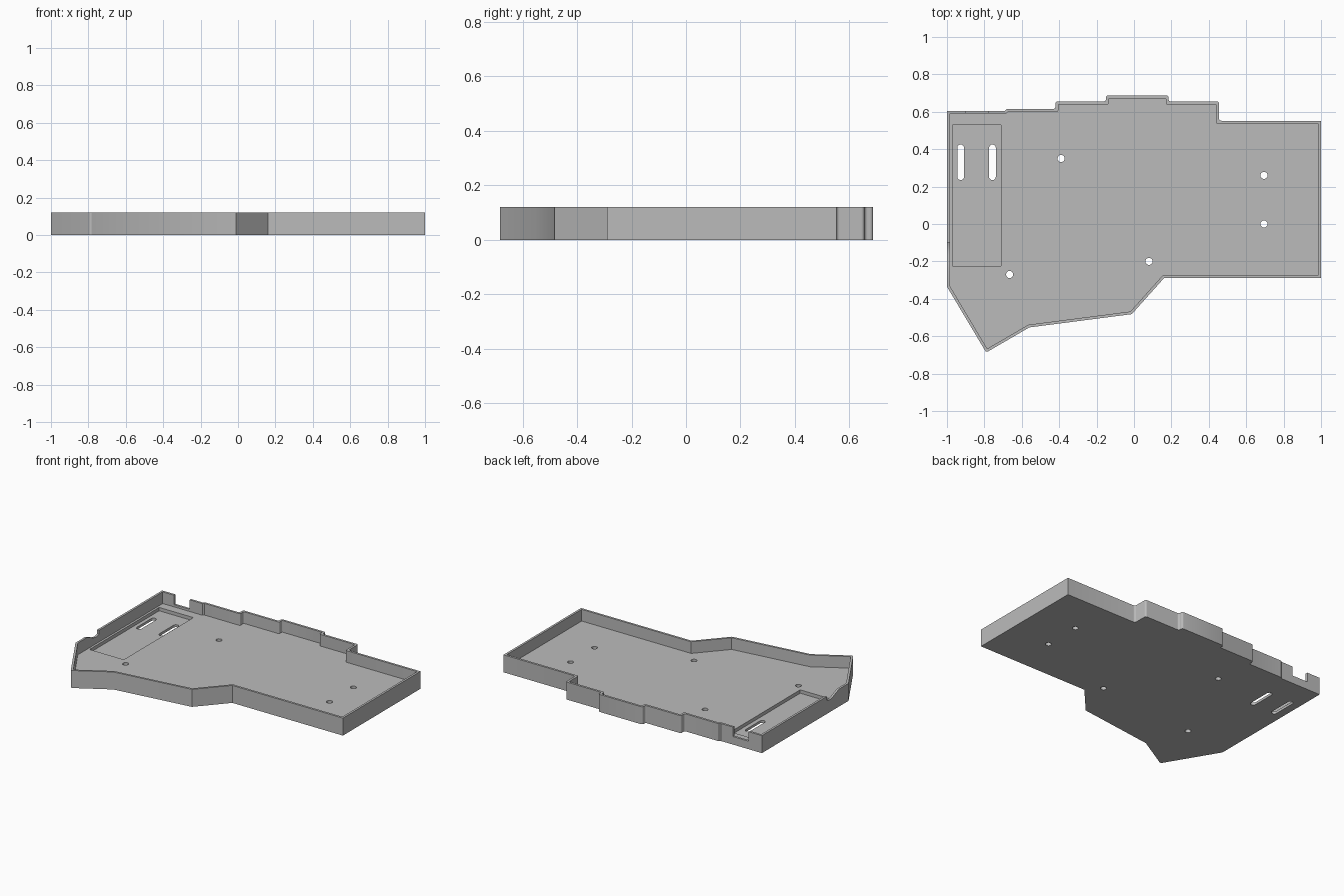
import bpy, bmesh
from math import cos, sin, pi
from mathutils import Vector

cube = bpy.data.objects.get("Cube")
if cube:
    bpy.data.objects.remove(cube)

HEIGHT, FLOOR, POCKET, WALL = 0.12, 0.04, 0.017, 0.015

grey = bpy.data.materials.new("matte grey")
grey.use_nodes = True
colour = (0.5, 0.5, 0.5, 1)
grey.diffuse_color = colour
grey.node_tree.nodes["Principled BSDF"].inputs["Base Color"].default_value = colour


def prism(name, points, low, high, axis="z"):
    """Extrude a closed profile along z, or a (y, z) profile along x, or (x, z) along y."""
    place = {"z": lambda a, b, c: (a, b, c),
             "x": lambda a, b, c: (c, a, b),
             "y": lambda a, b, c: (a, c, b)}[axis]
    bm = bmesh.new()
    rings = [[bm.verts.new(place(a, b, c)) for a, b in points] for c in (low, high)]
    bm.faces.new(rings[0])
    bm.faces.new(rings[1])
    n = len(points)
    for i in range(n):
        j = (i + 1) % n
        bm.faces.new((rings[0][i], rings[0][j], rings[1][j], rings[1][i]))
    bmesh.ops.recalc_face_normals(bm, faces=bm.faces)
    mesh = bpy.data.meshes.new(name)
    bm.to_mesh(mesh)
    bm.free()
    mesh.materials.append(grey)
    ob = bpy.data.objects.new(name, mesh)
    bpy.context.collection.objects.link(ob)
    return ob


def inset(points, d):
    """Offset a clockwise outline inwards with mitred corners."""
    result = []
    for i, p in enumerate(points):
        p = Vector(p)
        a = (p - Vector(points[i - 1])).normalized()
        b = (Vector(points[(i + 1) % len(points)]) - p).normalized()
        na, nb = Vector((a.y, -a.x)), Vector((b.y, -b.x))
        result.append(tuple(p + (na + nb) * d / (1 + na.dot(nb))))
    return result


def rounded(points, r, steps=4):
    """Soften the right-angled corners of an outline."""
    result = []
    for i, p in enumerate(points):
        p = Vector(p)
        u = (Vector(points[i - 1]) - p).normalized()
        v = (Vector(points[(i + 1) % len(points)]) - p).normalized()
        if abs(u.dot(v)) > 0.05 or abs(p.x) > 0.95:
            result.append(tuple(p))
            continue
        for k in range(steps + 1):
            t = k / steps * pi / 2
            result.append(tuple(p + u * r * (1 - sin(t)) + v * r * (1 - cos(t))))
    return result


def slot(x, y, r, half):
    """Round-ended slot along y; a plain circle when half is zero."""
    pts = []
    for k in range(24):
        t = (k + 0.5) * pi / 12
        pts.append((x + r * cos(t), y + r * sin(t) + (half if sin(t) > 0 else -half)))
    return pts


def box(x0, x1, y0, y1):
    return [(x0, y0), (x0, y1), (x1, y1), (x1, y0)]


# Outline, clockwise from the back right corner
outline = [(-1, .605), (-.69, .605), (-.68, .615), (-.42, .615), (-.42, .655),
           (-.15, .655), (-.15, .687), (.185, .687), (.185, .655), (.455, .655),
           (.455, .552), (1, .552), (1, -.29), (.16, -.29), (-.012, -.482),
           (-.56, -.553), (-.79, -.687), (-1, -.335)]

tray = prism("tray", rounded(outline, .012), 0, HEIGHT)

cutters = [
    prism("inner_cavity", rounded(inset(outline, WALL), .006), FLOOR, 0.3),
    prism("battery_pocket", box(-.97, -.71, -.225, .53), POCKET, 0.2),
    prism("back_port_notch", box(-.9, -.78, .055, .3), .57, .7, "y"),
    prism("side_notch", [(-.098, .3), (-.1, .093), (-.13, .085), (-.165, .092),
                         (-.2, .108), (-.235, HEIGHT), (-.235, .3)], -1.1, -.975, "x"),
]
# Strap slots in the pocket and screw holes in the floor
for x in (-.927, -.757):
    cutters.append(prism("strap_slot", slot(x, .33, .018, .077), -.1, .2))
for x, y in ((-.39, .35), (.695, .26), (.695, 0), (.08, -.2), (-.665, -.27)):
    cutters.append(prism("screw_hole", slot(x, y, .019, 0), -.1, .2))

bpy.context.view_layer.objects.active = tray
tray.select_set(True)
for c in cutters:
    c.hide_render = True
    mod = tray.modifiers.new(c.name, "BOOLEAN")
    mod.operation, mod.solver, mod.object = "DIFFERENCE", "EXACT", c
    bpy.ops.object.modifier_apply(modifier=mod.name)
    bpy.data.objects.remove(c)

bpy.ops.object.shade_smooth_by_angle(angle=0.5)
